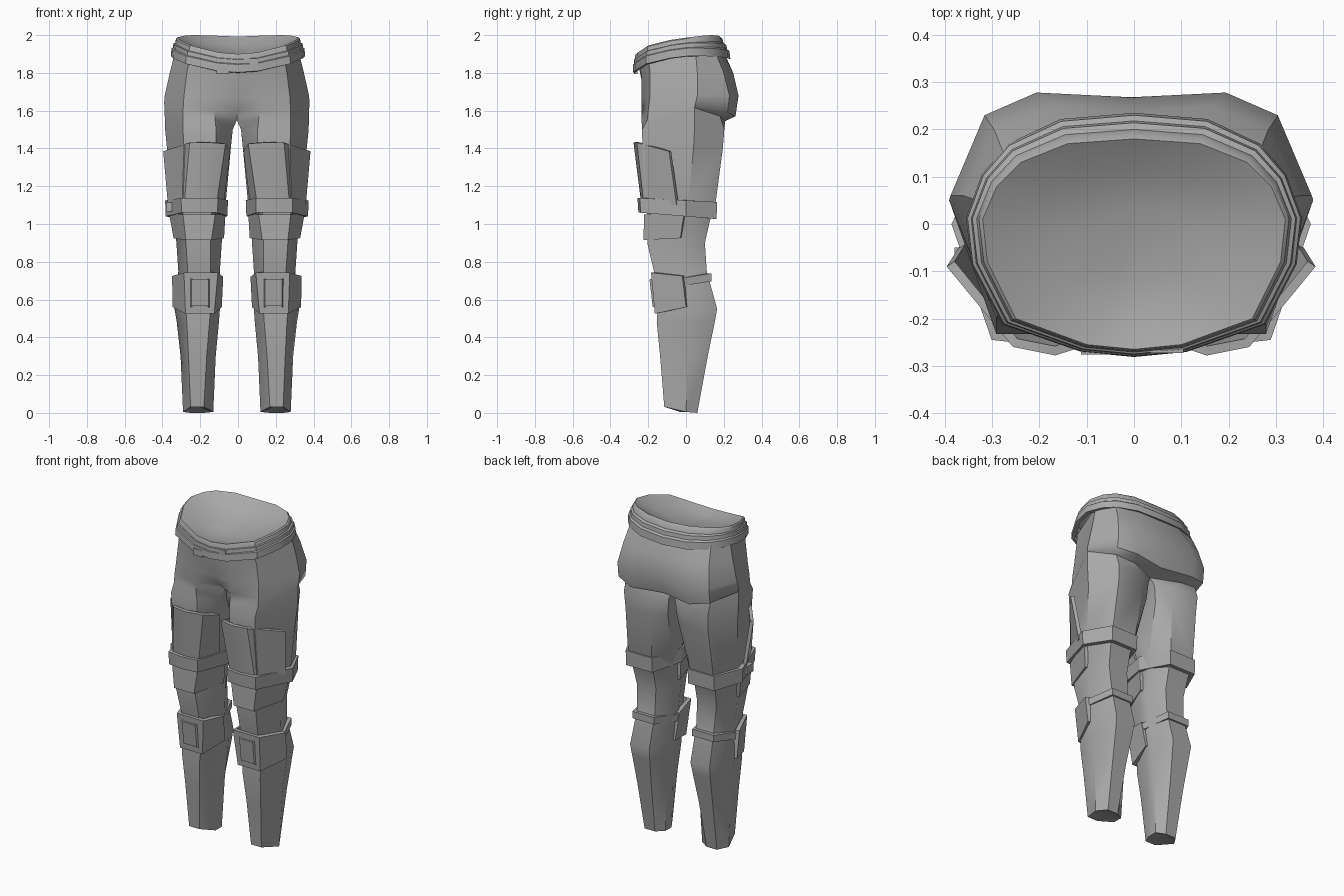
import bpy, bmesh, math
from mathutils import Vector

grey = bpy.data.materials.new("grey")
grey.diffuse_color = (0.4, 0.4, 0.4, 1)


def finish(name, bm, angle=30, thick=0, mirror=True, shift=-.006):
    me = bpy.data.meshes.new(name)
    bm.to_mesh(me)
    bm.free()
    me.materials.append(grey)
    ob = bpy.data.objects.new(name, me)
    bpy.context.collection.objects.link(ob)
    bpy.ops.object.select_all(action='DESELECT')
    bpy.context.view_layer.objects.active = ob
    ob.select_set(True)
    if thick:
        s = ob.modifiers.new("thickness", 'SOLIDIFY')
        s.thickness, s.offset = thick, -1
    if mirror:
        m = ob.modifiers.new("mirror", 'MIRROR')
        m.use_mirror_merge, m.merge_threshold = True, 0.0005
    for mod in list(ob.modifiers):
        bpy.ops.object.modifier_apply(modifier=mod.name)
    bpy.ops.object.shade_smooth_by_angle(angle=math.radians(angle))
    ob.location.x = shift
    return ob


def loft(bm, rings, closed_from=999):
    """Skin rings listed top to bottom; rings are joined end to start from closed_from on."""
    vs = [[bm.verts.new(p) for p in r] for r in rings]
    n = len(rings[0])
    for k in range(len(vs) - 1):
        a, b = vs[k], vs[k + 1]
        for i in range(n if k >= closed_from else n - 1):
            j = (i + 1) % n
            bm.faces.new((b[i], b[j], a[j], a[i]))
    return vs


def band(name, top, bottom, thick=0.02, closed=False):
    bm = bmesh.new()
    loft(bm, [top, bottom], 0 if closed else 999)
    return finish(name, bm, 25, thick)


# Trousers: half pelvis rings run from front centre round to back centre
pelvis = [
    [(0, -.25, 1.83), (.12, -.245, 1.84), (.25, -.2, 1.88), (.325, .05, 1.92),
     (.27, .15, 1.92), (.14, .2, 1.9), (0, .205, 1.9)],
    [(0, -.237, 1.77), (.13, -.235, 1.77), (.265, -.19, 1.8), (.355, .06, 1.8),
     (.29, .2, 1.8), (.17, .25, 1.8), (0, .24, 1.8)],
    [(0, -.215, 1.67), (.13, -.235, 1.67), (.28, -.19, 1.68), (.382, .06, 1.68),
     (.31, .23, 1.68), (.2, .278, 1.68), (0, .268, 1.68)],
    [(0, -.17, 1.60), (.12, -.236, 1.6), (.285, -.2, 1.6), (.385, .05, 1.64),
     (.31, .22, 1.59), (.2, .262, 1.57), (0, .225, 1.572)],
    [(0, -.11, 1.55), (.115, -.235, 1.55), (.285, -.205, 1.55), (.383, .045, 1.615),
     (.285, .18, 1.57), (.17, .207, 1.545), (0, .13, 1.55)],
]
# Leg sections: z, inner x, front inner x, front outer x, outer x, front y, side y, back y, inner half depth
leg = [
    (1.50, .022, .11, .285, .38, -.233, .045, .203, .18),
    (1.40, .032, .11, .28, .37, -.23, .04, .195, .14),
    (1.10, .06, .13, .29, .355, -.215, .01, .155, .04),
    (1.01, .08, .14, .28, .33, -.20, 0, .125, .03),
    (.90, .08, .14, .27, .32, -.205, -.03, .10, .03),
    (.75, .09, .14, .26, .31, -.17, -.02, .11, .03),
    (.55, .09, .14, .27, .33, -.15, .015, .165, .03),
    (.48, .095, .145, .265, .318, -.155, .015, .152, .03),
    (.30, .112, .16, .256, .298, -.137, .01, .115, .03),
    (.02, .125, .175, .245, .285, -.115, 0, .06, .03),
]


def leg_ring(z, xi, fi, fo, xo, yf, ym, yb, d):
    low = 1 if z < .1 else 0
    front, side, back = z + .012 * low, z - .015 * low, z - .02 * low
    return [(xi, ym - d, side), (fi, yf, front), (fo, yf, front), (xo, ym, side),
            (fo, yb, back), (fi, yb, back), (xi, ym + min(d, .1), side)]


bm = bmesh.new()
vs = loft(bm, pelvis + [leg_ring(*r) for r in leg], len(pelvis) - 1)
# Hollowed ankle ends
heel = bm.verts.new((.208, -.02, .035))
for i, v in enumerate(vs[-1]):
    bm.faces.new((vs[-1][(i + 1) % 7], v, heel))
finish("trousers", bm, 40)

# Waistband and belt: half outline (x, y, lift) stepped outward and down
outline = [(0, -.265, 0), (.1, -.255, .008), (.25, -.2, .045), (.31, -.08, .075), (.32, .01, .088),
           (.29, .08, .096), (.24, .13, .1), (.14, .17, .098), (0, .18, .092)]
steps = [(0, 1.90), (.012, 1.894), (.02, 1.872), (.034, 1.87), (.038, 1.848),
         (.05, 1.844), (.055, 1.803), (.02, 1.80)]


def belt_ring(g, z):
    return [(x * (1 + 2 * g), y + g * (y / .18 if y > 0 else y / .9),
             z + lift * (1 - 4.5 * g * max(y, 0) / .18)) for x, y, lift in outline]


bm = bmesh.new()
rim = loft(bm, [belt_ring(g, z) for g, z in steps])[0]
# Waist opening closed by a shallow dish
inner = []
for t, drop in ((.7, .035), (.35, .055)):
    inner.append([bm.verts.new((v.co.x * t, -.04 + (v.co.y + .04) * t,
                                1.955 + (v.co.z - 1.955) * t - drop)) for v in rim])
loops = [rim] + inner
for a, b in zip(loops, loops[1:]):
    for i in range(len(rim) - 1):
        bm.faces.new((a[i], a[i + 1], b[i + 1], b[i]))
bm.faces.new(inner[-1])
finish("belt", bm, 32, shift=0)

# Thigh plate wrapping the front of each thigh
band("thigh_plate",
     [(.035, -.12, 1.385), (.06, -.245, 1.425), (.16, -.278, 1.432), (.25, -.26, 1.43), (.39, -.09, 1.385)],
     [(.07, -.07, 1.10), (.11, -.22, 1.09), (.19, -.235, 1.09), (.28, -.222, 1.09), (.365, -.05, 1.10)])

# Strap round each lower thigh
strap = [(.047, -.02), (.1, -.243), (.19, -.257), (.295, -.245), (.38, 0), (.30, .165), (.12, .165)]
band("thigh_strap", [(x, y, 1.125 - .05 * y) for x, y in strap],
     [(.21 + (x - .21) * .98, y * .98, 1.04 - .08 * y) for x, y in strap], .03, True)

# Upper knee guard
band("upper_knee_guard",
     [(.06, -.03, 1.06), (.115, -.222, 1.05), (.285, -.222, 1.05), (.36, -.01, 1.06)],
     [(.068, -.03, .925), (.135, -.225, .915), (.27, -.225, .915), (.335, -.03, .925)])

# Knee pad with a raised centre panel
band("knee_pad",
     [(.072, -.03, .72), (.1, -.185, .742), (.28, -.185, .742), (.343, -.02, .725)],
     [(.08, 0, .56), (.12, -.165, .525), (.272, -.165, .525), (.34, 0, .56)], .025)
band("knee_panel",
     [(.14, -.175, .715), (.15, -.193, .705), (.24, -.193, .705), (.25, -.175, .715)],
     [(.14, -.16, .55), (.15, -.177, .565), (.24, -.177, .565), (.25, -.16, .55)], .01)

# Strap behind each knee
knee = [(.332, -.03), (.275, .135), (.13, .135), (.075, -.03)]
band("knee_strap", [(x, y, .717 + .16 * y) for x, y in knee],
     [(x, y, .675 + .16 * y) for x, y in knee], .025)


# Small fittings on belt and strap
def block(name, loc, size):
    bm = bmesh.new()
    bmesh.ops.create_cube(bm, size=1)
    for v in bm.verts:
        v.co = Vector(loc) + Vector(c * s for c, s in zip(v.co, size))
    finish(name, bm, mirror=False, shift=0)


block("belt_buckle", (-.08, -.266, 1.815), (.065, .02, .04))
block("belt_clip", (.07, -.263, 1.86), (.07, .02, .03))
block("strap_buckle", (-.365, -.08, 1.09), (.03, .06, .05))
